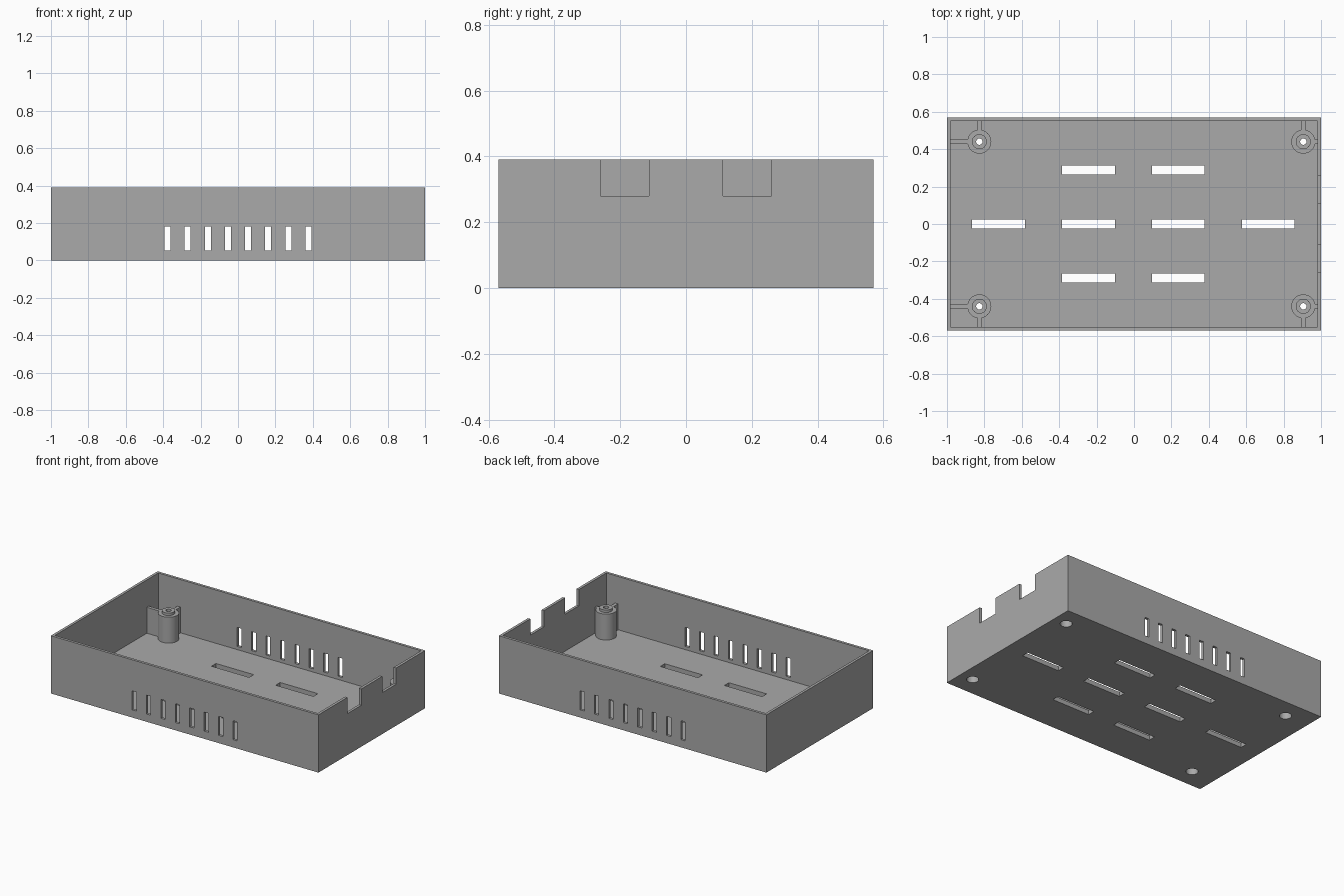
import bpy, bmesh, math
from mathutils import Matrix, Vector

if "Cube" in bpy.data.objects:
    bpy.data.objects.remove(bpy.data.objects["Cube"], do_unlink=True)

W, D, H = 1.0, 0.57, 0.39      # half width, half depth, height
WALL, FLOOR = 0.018, 0.03
POST_R, BORE_R, HOLE_R, LIP_R = 0.064, 0.037, 0.017, 0.04
POST_TOP, LIP_TOP = 0.205, 0.222
POSTS = [(x, y) for x in (-0.827, 0.905) for y in (-0.44, 0.44)]

grey = bpy.data.materials.new("grey plastic")
grey.use_nodes = True
colour = (0.4, 0.4, 0.4, 1)
grey.diffuse_color = colour
grey.node_tree.nodes["Principled BSDF"].inputs["Base Color"].default_value = colour


def box(bm, lo, hi):
    lo, hi = Vector(lo), Vector(hi)
    m = Matrix.Translation((lo + hi) / 2) @ Matrix.Diagonal((*(hi - lo), 1))
    bmesh.ops.create_cube(bm, size=1, matrix=m)


def make(name, bm):
    bmesh.ops.recalc_face_normals(bm, faces=bm.faces)
    me = bpy.data.meshes.new(name)
    bm.to_mesh(me)
    bm.free()
    ob = bpy.data.objects.new(name, me)
    bpy.context.collection.objects.link(ob)
    me.materials.append(grey)
    return ob


def cut(target, bm):
    # Subtract disjoint cutter shapes, then discard the cutter
    cutter = make("cutter", bm)
    cutter.hide_render = True
    mod = target.modifiers.new("cut", "BOOLEAN")
    mod.operation, mod.solver, mod.object = "DIFFERENCE", "EXACT", cutter
    bpy.context.view_layer.objects.active = target
    bpy.ops.object.modifier_apply(modifier=mod.name)
    bpy.data.objects.remove(cutter, do_unlink=True)


# Open tray
bm = bmesh.new()
box(bm, (-W, -D, 0), (W, D, H))
tray = make("tray", bm)
bm = bmesh.new()
box(bm, (WALL - W, WALL - D, FLOOR), (W - WALL, D - WALL, H + 0.1))
cut(tray, bm)

# Cable notches, wall vents, floor vents and screw bores
bm = bmesh.new()
for y in (-0.186, 0.186):
    box(bm, (W - 0.05, y - 0.074, 0.28), (W + 0.05, y + 0.074, H + 0.1))
for i in range(8):
    x = (i - 3.5) * 0.1077
    for y in (-D, D):
        box(bm, (x - 0.016, y - 0.05, 0.052), (x + 0.016, y + 0.05, 0.18))
for x, rows in ((-0.725, (0,)), (-0.243, (-1, 0, 1)), (0.237, (-1, 0, 1)), (0.718, (0,))):
    for r in rows:
        y = r * 0.289
        box(bm, (x - 0.141, y - 0.024, -0.1), (x + 0.141, y + 0.024, 0.04))
for x, y in POSTS:
    bmesh.ops.create_cone(bm, cap_ends=True, segments=32, radius1=BORE_R, radius2=BORE_R,
                          depth=0.2, matrix=Matrix.Translation((x, y, 0)))
cut(tray, bm)

# Screw posts: a turned profile with a lip on top and a wide bore below
PROFILE = [(BORE_R, FLOOR), (BORE_R, 0.15), (HOLE_R, 0.15), (HOLE_R, LIP_TOP),
           (LIP_R, LIP_TOP), (LIP_R, POST_TOP), (POST_R, POST_TOP), (POST_R, FLOOR)]
for x, y in POSTS:
    side = ("left" if x > 0 else "right") + ("_back" if y > 0 else "_front")
    bm = bmesh.new()
    verts = [bm.verts.new((r, 0, z)) for r, z in PROFILE]
    edges = [bm.edges.new((verts[i - 1], verts[i])) for i in range(len(verts))]
    bmesh.ops.spin(bm, geom=verts + edges, cent=(0, 0, 0), axis=(0, 0, 1),
                   angle=math.tau, steps=32, use_merge=True)
    bmesh.ops.remove_doubles(bm, verts=bm.verts, dist=0.0001)
    post = make("screw_post_" + side, bm)
    post.location = (x, y, 0)
    bpy.ops.object.select_all(action="DESELECT")
    post.select_set(True)
    bpy.context.view_layer.objects.active = post
    bpy.ops.object.shade_smooth_by_angle(angle=math.radians(30))

    # Ribs joining the post to both nearby walls
    bm = bmesh.new()
    sx, sy = math.copysign(1, x), math.copysign(1, y)
    near, far = sorted((x + sx * (POST_R - 0.003), sx * (W - WALL / 2)))
    box(bm, (near, y - 0.011, FLOOR / 2), (far, y + 0.011, POST_TOP))
    near, far = sorted((y + sy * (POST_R - 0.003), sy * (D - WALL / 2)))
    box(bm, (x - 0.011, near, FLOOR / 2), (x + 0.011, far, POST_TOP))
    make("post_ribs_" + side, bm)
